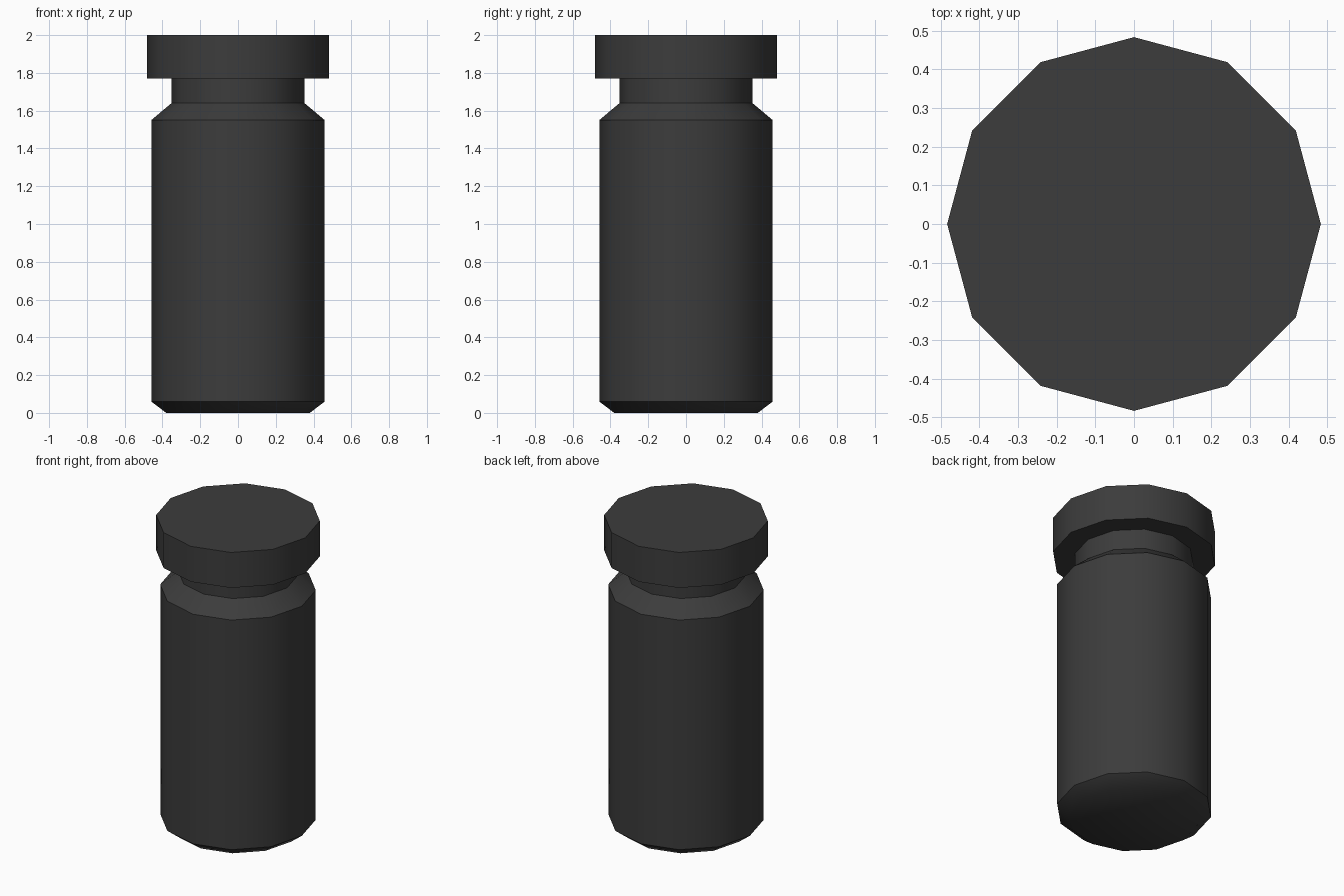
import bpy, bmesh, math

if "Cube" in bpy.data.objects:
    bpy.data.objects.remove(bpy.data.objects["Cube"])

SIDES = 12

dark = bpy.data.materials.new("dark_grey")
dark.diffuse_color = (0.045, 0.045, 0.045, 1)
dark.use_nodes = True
dark.node_tree.nodes["Principled BSDF"].inputs["Base Color"].default_value = dark.diffuse_color


def lathe(name, profile):
    """Closed 12-sided turned solid from (radius, height) points, bottom to top."""
    bm = bmesh.new()
    rings = []
    for r, z in profile:
        rings.append([bm.verts.new((r * math.cos(2 * math.pi * i / SIDES),
                                    r * math.sin(2 * math.pi * i / SIDES), z))
                      for i in range(SIDES)])
    for low, high in zip(rings, rings[1:]):
        for i in range(SIDES):
            j = (i + 1) % SIDES
            bm.faces.new((low[i], low[j], high[j], high[i]))
    bm.faces.new(rings[0][::-1])
    bm.faces.new(rings[-1])
    mesh = bpy.data.meshes.new(name)
    bm.to_mesh(mesh)
    bm.free()
    mesh.materials.append(dark)
    obj = bpy.data.objects.new(name, mesh)
    bpy.context.collection.objects.link(obj)
    # round sides shade smoothly, rims stay sharp
    bpy.ops.object.select_all(action='DESELECT')
    obj.select_set(True)
    bpy.context.view_layer.objects.active = obj
    bpy.ops.object.shade_smooth_by_angle(angle=math.radians(40))
    return obj


# Container: chamfered base, straight wall, sloped shoulder, narrow neck
lathe("container_body", [(0.38, 0), (0.459, 0.06), (0.459, 1.55),
                         (0.352, 1.64), (0.352, 1.77)])

# Wide flat lid resting on the neck
lathe("lid", [(0.483, 1.77), (0.483, 2.0)])
